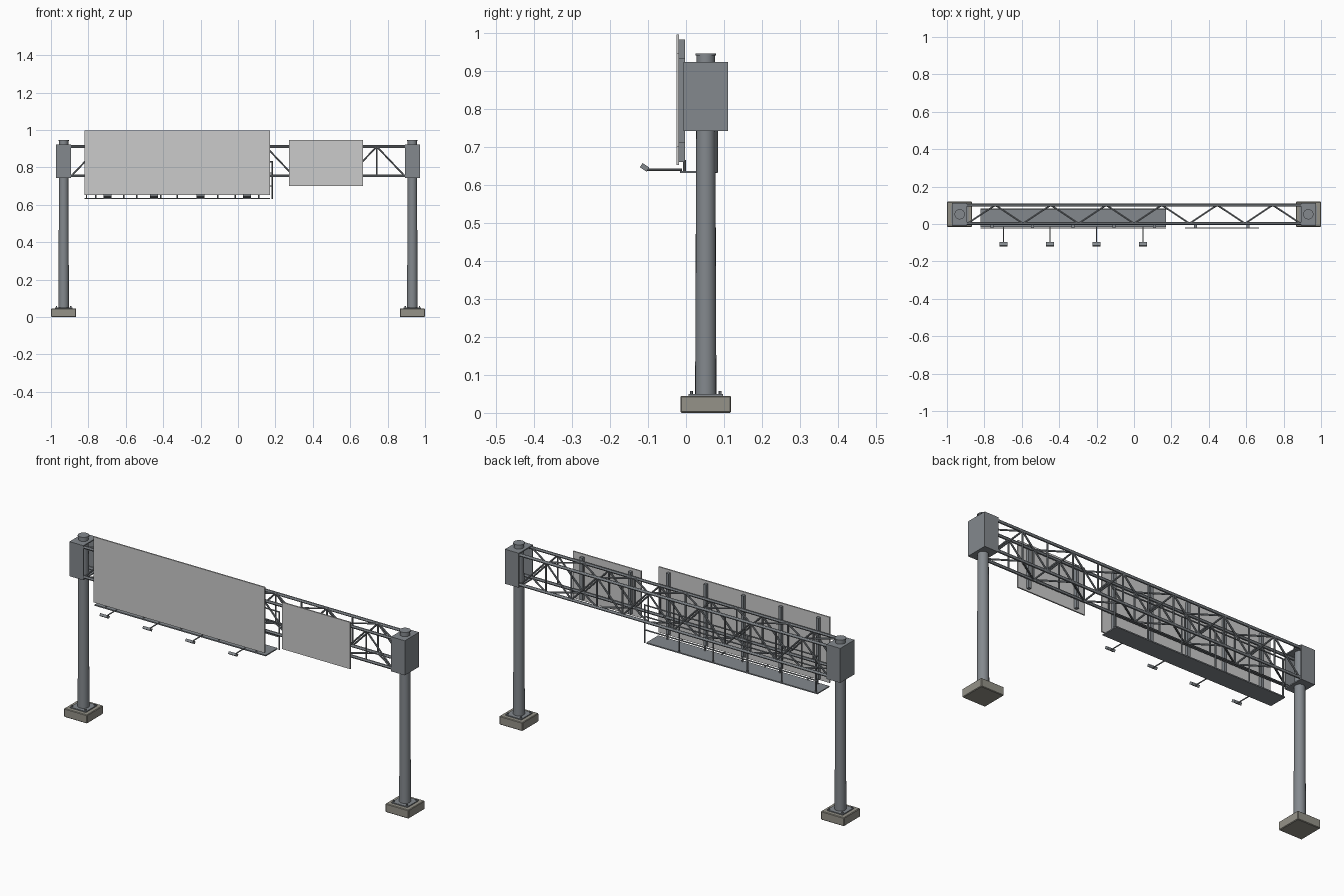
import bpy, bmesh, math
from mathutils import Vector, Matrix

if "Cube" in bpy.data.objects:
    bpy.data.objects.remove(bpy.data.objects["Cube"])

def material(name, rgb):
    m = bpy.data.materials.new(name)
    m.diffuse_color = (*rgb, 1)
    m.use_nodes = True
    m.node_tree.nodes["Principled BSDF"].inputs["Base Color"].default_value = m.diffuse_color
    return m

STEEL = material("steel", (0.23, 0.25, 0.27))
CONCRETE = material("concrete", (0.3, 0.29, 0.25))
YC = 0.052            # centre line of posts and truss

def add_box(bm, lo, hi):
    lo, hi = Vector(lo), Vector(hi)
    mat = Matrix.Translation((lo + hi) / 2) @ Matrix.Diagonal((*(hi - lo), 1))
    bmesh.ops.create_cube(bm, size=1, matrix=mat)

def add_rod(bm, a, b, r1, r2=None, seg=8):
    a, b = Vector(a), Vector(b)
    d = b - a
    mat = Matrix.Translation((a + b) / 2) @ d.to_track_quat('Z', 'Y').to_matrix().to_4x4()
    bmesh.ops.create_cone(bm, cap_ends=True, segments=seg, radius1=r1,
                          radius2=r1 if r2 is None else r2, depth=d.length, matrix=mat)

def finish(bm, name, mat=None, smooth=False):
    me = bpy.data.meshes.new(name)
    bm.to_mesh(me)
    bm.free()
    ob = bpy.data.objects.new(name, me)
    bpy.context.collection.objects.link(ob)
    if mat:
        me.materials.append(mat)
    if smooth:
        bpy.ops.object.select_all(action='DESELECT')
        bpy.context.view_layer.objects.active = ob
        ob.select_set(True)
        bpy.ops.object.shade_smooth_by_angle()
    return ob

def boxes(name, items, mat=STEEL):
    bm = bmesh.new()
    for lo, hi in items:
        add_box(bm, lo, hi)
    return finish(bm, name, mat)

def rods(name, items, r, seg=8):
    bm = bmesh.new()
    for a, b in items:
        add_rod(bm, a, b, r, seg=seg)
    return finish(bm, name, STEEL, True)

# Supports at both ends
for side, s in (("left", -1), ("right", 1)):
    x = s * 0.932
    foot = boxes(side + "_footing", [((x - .067, YC - .067, 0), (x + .067, YC + .067, .045))], CONCRETE)
    bev = foot.modifiers.new("bevel", 'BEVEL')
    bev.width, bev.segments = 0.003, 1
    boxes(side + "_base_plate", [((x - .046, YC - .046, .044), (x + .046, YC + .046, .05))])
    rods(side + "_anchor_bolts", [((x + i * .038, YC + j * .038, .049), (x + i * .038, YC + j * .038, .058))
                                  for i in (-1, 1) for j in (-1, 1)], .004, 6)
    bm = bmesh.new()
    add_rod(bm, (x, YC, .049), (x, YC, .941), .028, .0245, 20)
    add_rod(bm, (x, YC, .94), (x, YC, .946), .0275, seg=20)
    finish(bm, side + "_column", STEEL, True)
    # Truss end housing, open towards the truss
    lo, hi, t = Vector((x - .04, YC - .059, .742)), Vector((x + .04, YC + .059, .923)), .006
    outer = lo.x if s < 0 else hi.x - t
    boxes(side + "_end_housing", [
        (lo, (hi.x, lo.y + t, hi.z)), ((lo.x, hi.y - t, lo.z), hi),
        ((lo.x, lo.y + t, hi.z - t), (hi.x, hi.y - t, hi.z)),
        ((lo.x, lo.y + t, lo.z), (hi.x, hi.y - t, lo.z + t)),
        ((outer, lo.y + t, lo.z + t), (outer + t, hi.y - t, hi.z - t))])

# Box truss: four chords, zigzag bracing on all faces, verticals
ZL, ZH, YF, YB = .755, .911, .003, .101
rods("truss_chords", [((-.965, y, z), (.965, y, z)) for y in (YF, YB) for z in (ZL, ZH)], .0078, 12)
nodes = [-.89 + i * 1.78 / 12 for i in range(13)]
diag, vert = [], []
for i in range(12):
    za, zb = (ZL, ZH) if i % 2 == 0 else (ZH, ZL)
    ya, yb = (YF, YB) if i % 2 == 0 else (YB, YF)
    for y in (YF, YB):
        diag.append(((nodes[i], y, za), (nodes[i + 1], y, zb)))
    for z in (ZL, ZH):
        diag.append(((nodes[i], ya, z), (nodes[i + 1], yb, z)))
for x in nodes[1:-1]:
    vert += [((x, y, ZL), (x, y, ZH)) for y in (YF, YB)]
rods("truss_diagonals", diag, .0045)
rods("truss_verticals", vert, .0045)

# Sign panels with backing posts
boxes("large_sign_panel", [((-.82, -.025, .652), (.172, -.018, .996))], None)
boxes("small_sign_panel", [((.273, -.025, .70), (.668, -.018, .945))], None)
px = [-.325 + i * .2175 for i in range(-2, 3)]
boxes("large_sign_posts", [((x - .008, -.018, .66), (x + .008, -.002, .983)) for x in px])
boxes("small_sign_posts", [((x - .008, -.018, .71), (x + .008, -.002, .932)) for x in (.33, .61)])

# Maintenance walkway, hangers and back railing
boxes("walkway_deck", [((-.82, -.016, .631), (.172, .083, .637))])
rail_x = [-.81 + i * .1985 for i in range(6)]
rods("walkway_hangers", [((x, .08, .632), (x, .08, .83)) for x in rail_x], .004)
rods("walkway_rails", [((-.82, .08, z), (.186, .08, z)) for z in (.70, .77, .83)], .0035)
rods("walkway_front_hangers", [((x, -.004, .634), (x, -.004, .665)) for x in px], .004)

# Sign lamps on arms
lamp_x = [-.697 + i * .2485 for i in range(4)]
rods("lamp_arms", [((x, -.01, .64), (x, -.105, .64)) for x in lamp_x], .003)
bm = bmesh.new()
for x in lamp_x:
    mat = (Matrix.Translation((x, -.109, .646)) @ Matrix.Rotation(math.radians(-33), 4, 'X')
           @ Matrix.Diagonal((.043, .021, .013, 1)))
    bmesh.ops.create_cube(bm, size=1, matrix=mat)
finish(bm, "lamp_heads", STEEL)
